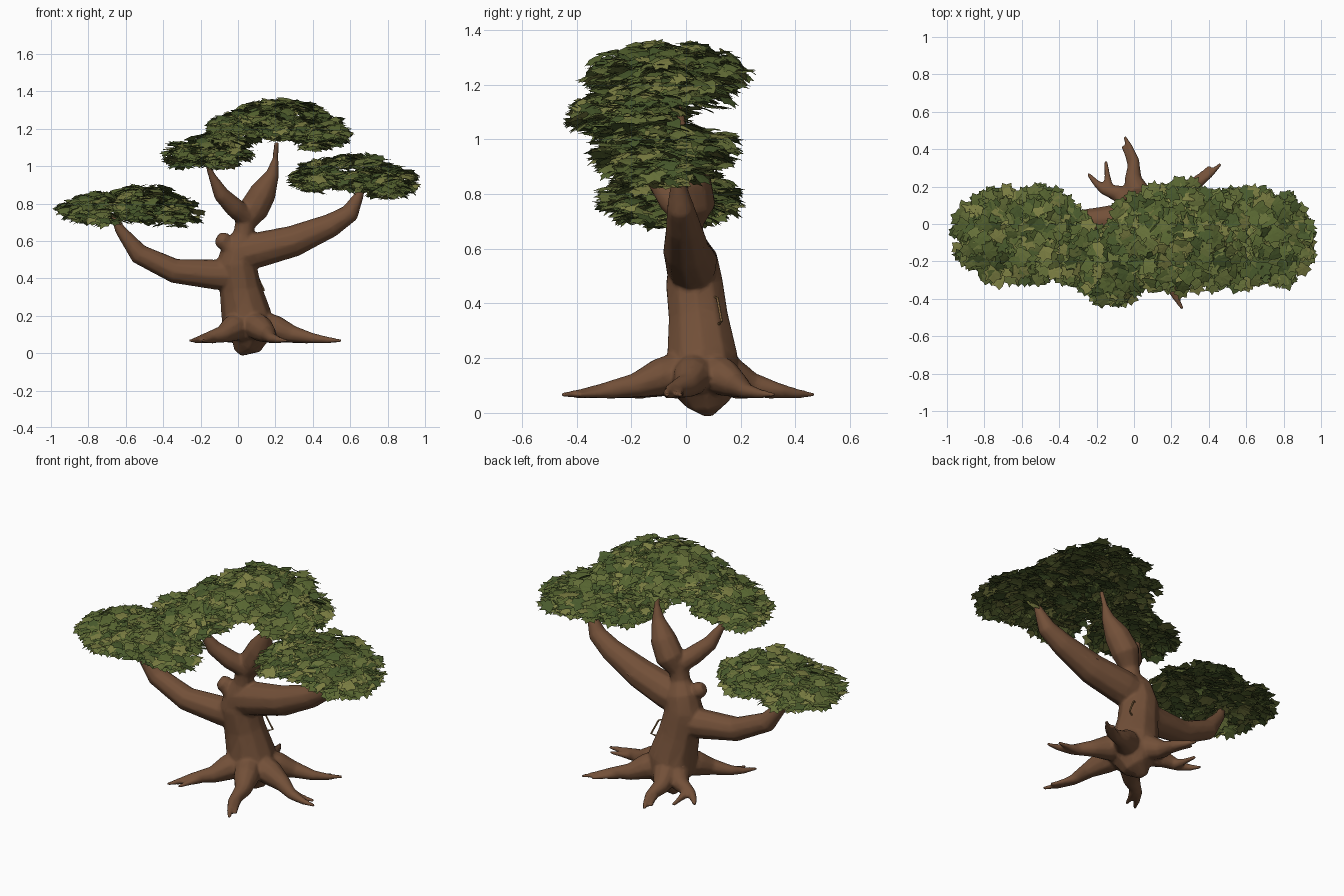
import bpy, bmesh, math, random
from mathutils import Vector, Matrix

if "Cube" in bpy.data.objects:
    bpy.data.objects.remove(bpy.data.objects["Cube"])
random.seed(7)

def material(name, rgb):
    m = bpy.data.materials.new(name)
    m.diffuse_color = (*rgb, 1)
    m.use_nodes = True
    m.node_tree.nodes["Principled BSDF"].inputs["Base Color"].default_value = m.diffuse_color
    return m

bark = material("bark", (0.17, 0.08, 0.04))
rung_tan = material("rung_tan", (0.32, 0.18, 0.07))
greens = [material("leaf_%d" % i, c) for i, c in enumerate(
    [(0.095, 0.13, 0.03), (0.13, 0.16, 0.04), (0.20, 0.21, 0.055), (0.065, 0.10, 0.025)])]

def tube(bm, pts, sides=10):
    """Closed tapering tube through (x, y, z, radius) points."""
    P = [Vector(p[:3]) for p in pts]
    rings, ref = [], None
    for i, p in enumerate(P):
        t = (P[min(i + 1, len(P) - 1)] - P[max(i - 1, 0)]).normalized()
        if ref is None:
            ref = t.orthogonal()
        ref = (ref - t * ref.dot(t)).normalized()
        side = t.cross(ref)
        rings.append([bm.verts.new(p + pts[i][3] * (ref * math.cos(a) + side * math.sin(a)))
                      for a in (2 * math.pi * k / sides for k in range(sides))])
    for a, b in zip(rings, rings[1:]):
        for k in range(sides):
            n = (k + 1) % sides
            bm.faces.new((a[k], a[n], b[n], b[k]))
    bm.faces.new(rings[0][::-1])
    bm.faces.new(rings[-1])

def finish(bm, name, mats):
    me = bpy.data.meshes.new(name)
    bm.normal_update()
    bm.to_mesh(me)
    bm.free()
    ob = bpy.data.objects.new(name, me)
    bpy.context.collection.objects.link(ob)
    for m in mats:
        me.materials.append(m)
    return ob

# Trunk with its limbs
bm = bmesh.new()
tube(bm, [(.0, .08, .0, .025), (.04, .08, .05, .09), (.055, .06, .1, .13), (.045, .06, .2, .135),
          (.012, .045, .35, .113), (-.01, .03, .48, .108), (.01, .025, .57, .092), (.03, .01, .64, .055),
          (.04, .01, .70, .055), (.05, .01, .75, .06)])
# right limb, left limb, upper right fork, upper left fork, cut stub
tube(bm, [(-.02, .02, .52, .09), (.1, .02, .55, .096), (.3, 0, .60, .085), (.5, -.01, .685, .064),
          (.6, -.02, .75, .051), (.65, -.03, .85, .025), (.67, -.04, .92, .014)])
tube(bm, [(0, .03, .42, .09), (-.12, .02, .42, .082), (-.34, 0, .44, .067), (-.53, -.01, .53, .056),
          (-.63, -.03, .66, .03), (-.67, -.05, .74, .014)])
tube(bm, [(.04, .01, .69, .05), (.085, .03, .77, .08), (.135, .02, .86, .072), (.185, 0, .96, .036),
          (.20, -.01, 1.04, .016), (.205, -.03, 1.13, .013)])
tube(bm, [(.05, .01, .72, .055), (-.02, -.05, .78, .054), (-.09, -.1, .85, .043),
          (-.14, -.14, .95, .02), (-.17, -.17, 1.03, .012)])
tube(bm, [(-.02, .0, .54, .05), (-.07, -.01, .59, .042), (-.085, -.01, .605, .048), (-.11, -.015, .62, .03)])

# Roots spread from the foot, each forking near its tip
for x, y, fork in [(-.26, -.29, .05), (.25, -.455, -.03), (.55, -.08, .05), (.465, .31, -.03),
                   (-.25, .26, -.12), (-.04, .465, -.03)]:
    c = Vector((.055, .05, 0))
    d = Vector((x, y, 0)) - c
    n = Vector((-d.y, d.x, 0)).normalized() * (-1 if y == .26 else 1)
    def at(t, z, r, off=0):
        return (*(c + d * t + n * off + Vector((0, 0, z))), r)
    tube(bm, [at(.1, .16, .075), at(.3, .13, .07, .01), at(.48, .1, .046, .015),
              at(.7, .08, .028, -.012), at(.86, .07, .018, -.005), at(1.01, .066, .009, .01)])
    tube(bm, [at(.62, .08, .03), at(.76, .07, .016, abs(fork) * .5), at(.9, .064, .01, abs(fork))])
trunk = finish(bm, "trunk_and_roots", [bark])
mod = trunk.modifiers.new("blend", 'REMESH')
mod.mode, mod.voxel_size, mod.use_smooth_shade = 'VOXEL', .009, True
mod = trunk.modifiers.new("soften", 'SMOOTH')
mod.factor, mod.iterations = .5, 4
mod = trunk.modifiers.new("simplify", 'DECIMATE')
mod.ratio = .25

# Thin bent rung on the trunk's back right side
bm = bmesh.new()
tube(bm, [(.075, .10, .425, .005), (.10, .115, .42, .005), (.14, .13, .335, .005), (.115, .12, .325, .005)], 6)
finish(bm, "bent_rung", [rung_tan])

# Ivy-like leaf outline: (angle in degrees, radius)
half = [(0, 1.0), (20, .66), (48, .9), (75, .6), (108, .8), (140, .5)]
outline = half + [(180, .35)] + [(-a, r) for a, r in half[:0:-1]]

def leaf(bm, pos, normal, size):
    rot = normal.to_track_quat('Z', 'Y').to_matrix() @ Matrix.Rotation(random.uniform(0, 6.283), 3, 'Z')
    vs = []
    for a, r in outline:
        a = math.radians(a)
        p = Vector((math.cos(a) * r, math.sin(a) * r, -.1 * r * r))
        vs.append(bm.verts.new(pos + rot @ (p * size)))
    mid = bm.verts.new(pos)
    m = random.choices(range(4), (4, 4, 2, 3))[0]
    for i, v in enumerate(vs):
        bm.faces.new((mid, v, vs[(i + 1) % len(vs)])).material_index = m

def cluster(name, blobs):
    """Leaf cards over squashed domes: (centre, radii, count)."""
    bm = bmesh.new()
    for c, r, count in blobs:
        for _ in range(count):
            d = Vector([random.gauss(0, 1) for _ in range(3)]).normalized()
            k = random.uniform(.2, 1) ** .4
            pos = Vector([c[i] + d[i] * r[i] * k for i in range(3)])
            up = Vector((d.x * .25, d.y * .25, 1)) + Vector([random.uniform(-.4, .4) for _ in range(3)])
            leaf(bm, pos, up.normalized(), random.uniform(.044, .068))
    finish(bm, name, greens)

# Foliage pads
cluster("left_foliage", [((-.71, -.06, .775), (.25, .25, .085), 420),
                         ((-.50, -.06, .80), (.22, .26, .10), 340),
                         ((-.34, -.09, .76), (.13, .21, .085), 150)])
cluster("middle_foliage", [((-.11, -.21, 1.09), (.18, .21, .10), 360),
                           ((-.28, -.17, 1.06), (.11, .16, .065), 160)])
cluster("top_foliage", [((.22, -.07, 1.25), (.27, .30, .11), 560),
                        ((.02, -.10, 1.21), (.19, .25, .08), 270),
                        ((.44, -.08, 1.18), (.15, .26, .095), 290)])
cluster("right_foliage", [((.61, -.08, .97), (.25, .27, .10), 480),
                          ((.41, -.12, .94), (.13, .23, .08), 200),
                          ((.80, -.08, .92), (.15, .25, .09), 290)])
